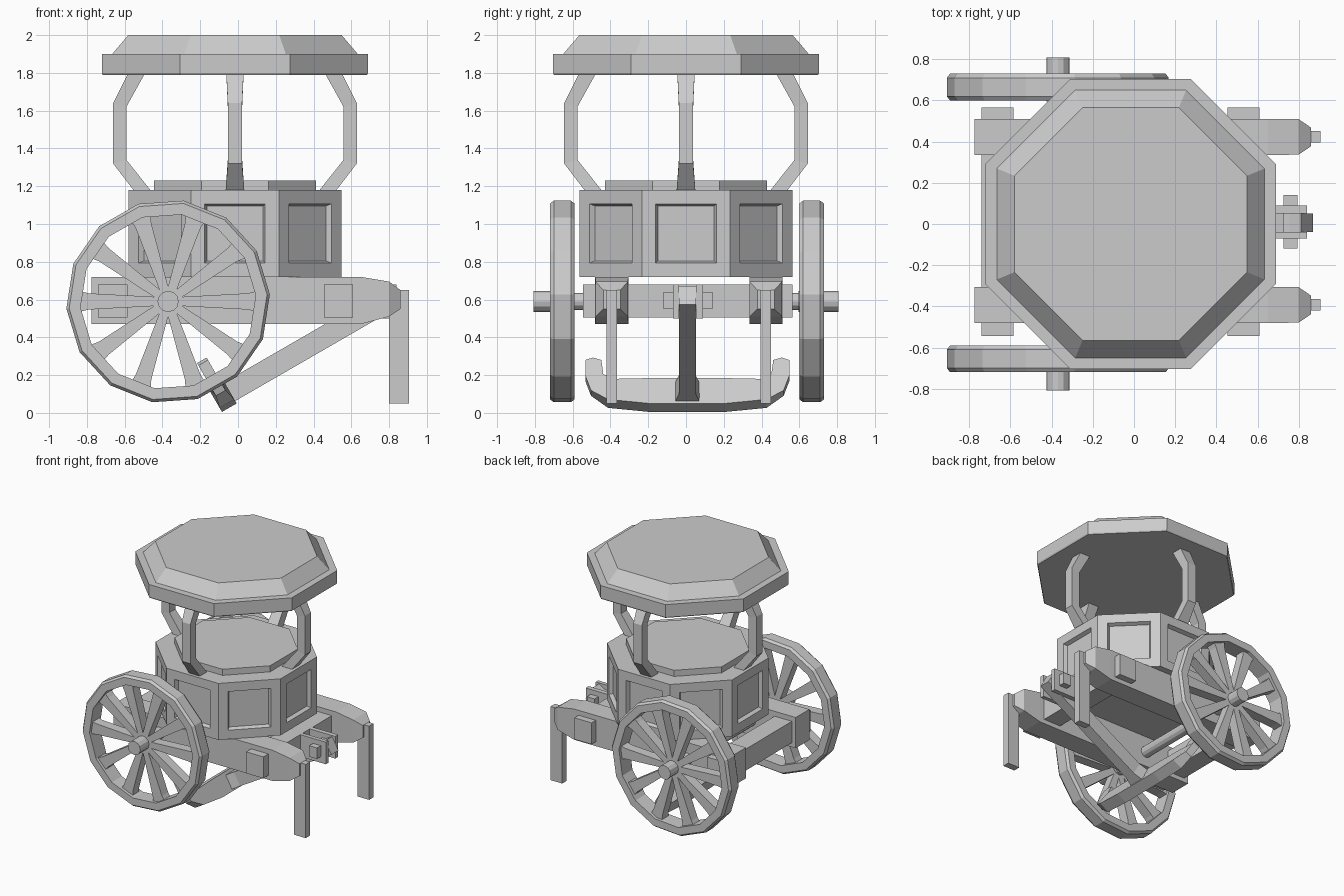
import bpy, bmesh
from math import sin, cos, pi, radians
from mathutils import Vector, Matrix

if "Cube" in bpy.data.objects:
    bpy.data.objects.remove(bpy.data.objects["Cube"])

CX = -0.016                      # centre of the octagonal body
C8 = cos(pi / 8)


def finish(name, bm, matrix=None):
    if matrix is not None:
        bm.transform(matrix)
    bmesh.ops.recalc_face_normals(bm, faces=bm.faces)
    me = bpy.data.meshes.new(name)
    bm.to_mesh(me)
    bm.free()
    ob = bpy.data.objects.new(name, me)
    bpy.context.collection.objects.link(ob)
    return ob


def loft(rings, closed=False):
    """Skin a list of equal-length point rings."""
    bm = bmesh.new()
    vs = [[bm.verts.new(p) for p in r] for r in rings]
    n = len(vs[0])
    pairs = list(zip(vs, vs[1:])) + ([(vs[-1], vs[0])] if closed else [])
    for a, b in pairs:
        for i in range(n):
            j = (i + 1) % n
            bm.faces.new((a[i], a[j], b[j], b[i]))
    if not closed:
        bm.faces.new(vs[0])
        bm.faces.new(vs[-1])
    return bm


def box(name, x0, x1, y0, y1, z0, z1):
    return finish(name, loft([[(x, y0, z0), (x, y1, z0), (x, y1, z1), (x, y0, z1)]
                              for x in (x0, x1)]))


def octagon(apothem, z):
    r = apothem / C8
    return [(CX + r * cos(pi / 8 + i * pi / 4), r * sin(pi / 8 + i * pi / 4), z)
            for i in range(8)]


def cylinder(name, r, x, z, y0, y1, n=12):
    return finish(name, loft([[(x + r * cos(2 * pi * i / n), y, z + r * sin(2 * pi * i / n))
                               for i in range(n)] for y in (y0, y1)]))


# Canopy with a ledge and sloped top
finish("canopy", loft([octagon(a, z) for a, z in
                       ((0.70, 1.79), (0.705, 1.80), (0.705, 1.90), (0.65, 1.90), (0.565, 2.0))]))

# Body with recessed panels on every side
bm = loft([octagon(0.563, 0.72), octagon(0.563, 1.18)])
bm.normal_update()
bmesh.ops.recalc_face_normals(bm, faces=bm.faces)
sides = [f for f in bm.faces if abs(f.normal.z) < 0.5]
bmesh.ops.inset_individual(bm, faces=sides, thickness=0.073, use_even_offset=True)
bmesh.ops.inset_individual(bm, faces=sides, thickness=0.012, depth=-0.03, use_even_offset=True)
finish("body", bm)
finish("body_lid", loft([octagon(0.43, 1.17), octagon(0.43, 1.23)]))

# Four bent canopy posts: (inner radius, outer radius, z inner, z outer, half width)
POST = [(0.44, 0.53, 1.17, 1.17, 0.05), (0.575, 0.645, 1.34, 1.32, 0.038),
        (0.575, 0.645, 1.62, 1.64, 0.038), (0.475, 0.565, 1.80, 1.80, 0.046)]
for k in range(4):
    rings = [[(a, -w, za), (b, -w, zb), (b, w, zb), (a, w, za)] for a, b, za, zb, w in POST]
    finish("canopy_post", loft(rings),
           Matrix.Translation((CX, 0, 0)) @ Matrix.Rotation(k * pi / 2, 4, 'Z'))

# Side rails with tapered noses, and a leg hanging from each nose
RAIL = [(-0.775, 0.088, 0.47, 0.72), (0.65, 0.088, 0.47, 0.72),
        (0.80, 0.086, 0.51, 0.695), (0.86, 0.045, 0.55, 0.65)]
for s in (-1, 1):
    yc = 0.015 + s * 0.408
    finish("side_rail", loft([[(x, yc - h, a), (x, yc + h, a), (x, yc + h, b), (x, yc - h, b)]
                              for x, h, a, b in RAIL]))
    box("front_leg", 0.80, 0.905, yc - 0.028, yc + 0.028, 0.05, 0.65)

# Cross beams
box("front_cross_beam", 0.455, 0.61, -0.545, 0.565, 0.505, 0.68)
box("rear_cross_beam", -0.74, -0.585, -0.545, 0.565, 0.505, 0.68)

# Trail bracket: two cheeks and a cross pin
for y0, y1 in ((-0.07, -0.038), (0.052, 0.09)):
    box("bracket_cheek", 0.58, 0.84, y0, y1, 0.50, 0.68)
box("bracket_pin", 0.725, 0.795, -0.12, 0.14, 0.55, 0.64)

# Diagonal trail strut; local frame: X along the strut, Z square to it
ang = radians(30)
D = Vector((cos(ang), 0, sin(ang)))
V = Vector((-sin(ang), 0, cos(ang)))
P = Vector((-0.085, 0.007, 0.005))
Y = Vector((0, 1, 0))
foot = P + D * 0.04 + V * 0.015
STRUT = [(0.0, 0.075), (0.12, 0.045), (1.07, 0.045)]
finish("trail_strut", loft([[foot + D * d + Y * y + V * v for y, v in
                             ((-h, 0), (h, 0), (h, 0.115), (-h, 0.115))]
                            for d, h in STRUT]))

# Anchor-like spade at the foot of the strut
half = [(0.20, 0.0), (0.42, 0.025), (0.51, 0.09), (0.54, 0.18), (0.54, 0.275), (0.50, 0.29),
        (0.455, 0.275), (0.445, 0.19), (0.40, 0.15), (0.20, 0.155)]
outline = half + [(-y, v) for y, v in reversed(half)]
finish("trail_spade", loft([[P + D * (d if abs(y) < 0.43 else 0.015 + d * 0.65) + Y * y + V * v
                             for y, v in outline] for d in (0.0, 0.09)]))

# Axle: thin between the wheels, thick stubs outside
WX, WZ = -0.37, 0.59
cylinder("axle", 0.045, WX, WZ, -0.70, 0.70)

# Wheels: 14-sided chamfered rims with ten flared spokes
RIM = [(0.465, -0.065), (0.525, -0.065), (0.54, -0.045),
       (0.54, 0.045), (0.525, 0.065), (0.465, 0.065)]
for s in (-1, 1):
    yc = 0.005 + s * 0.66
    place = Matrix.Translation((WX, yc, WZ))
    rings = []
    for i in range(14):
        a = radians(4) + i * 2 * pi / 14
        rings.append([(r * cos(a), y, r * sin(a)) for r, y in RIM])
    finish("wheel_rim", loft(rings, closed=True), place)
    for i in range(10):
        spoke = [[(r, -0.04, -w), (r, 0.04, -w), (r, 0.04, w), (r, -0.04, w)]
                 for r, w in ((0.03, 0.022), (0.42, 0.043), (0.49, 0.06))]
        finish("wheel_spoke", loft(spoke), place @ Matrix.Rotation(i * pi / 5, 4, 'Y'))
    ends = sorted((s * 0.595, s * 0.808))
    cylinder("wheel_hub", 0.056, WX, WZ, *ends)
